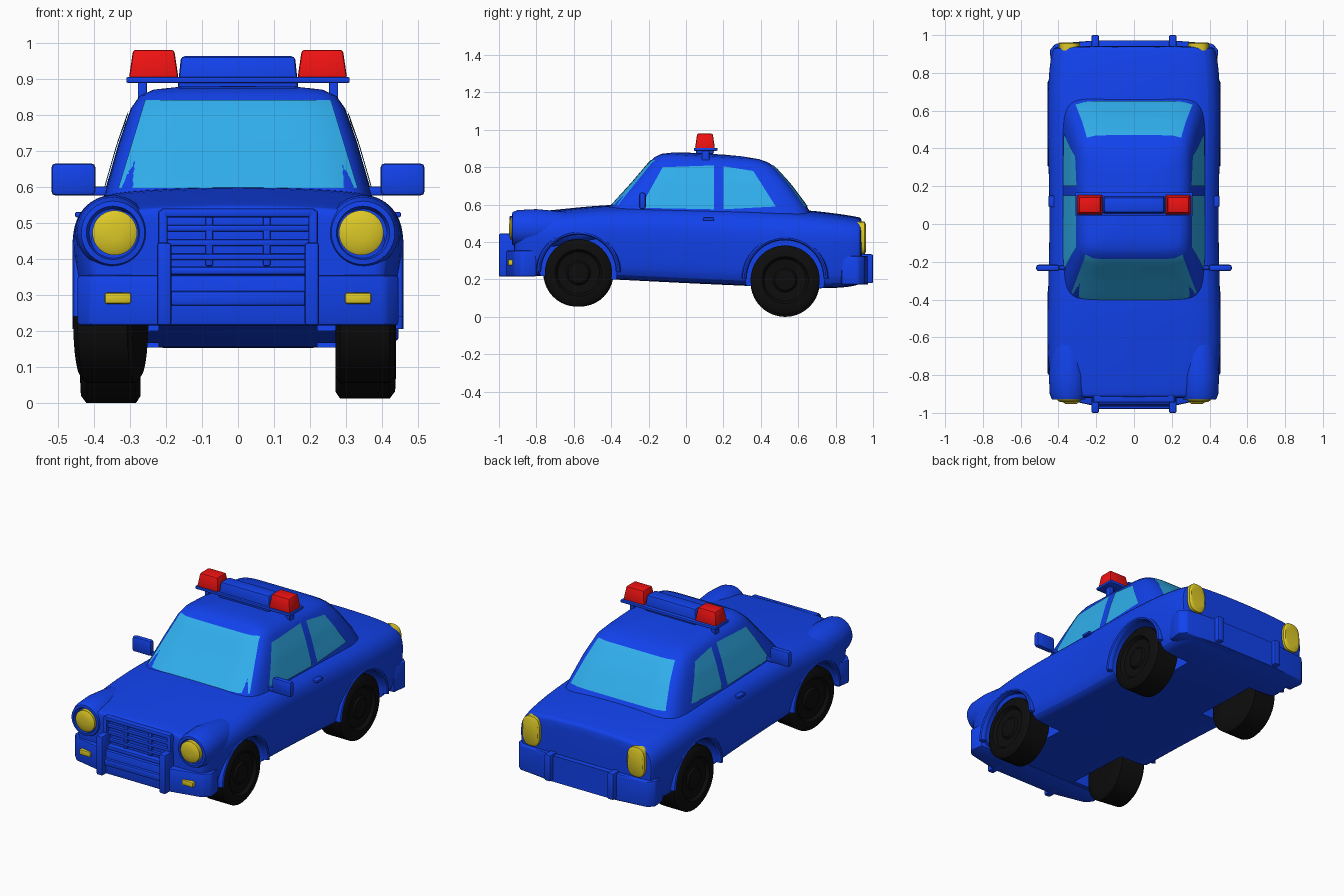
import bpy, bmesh, math
from mathutils import Vector
from mathutils.bvhtree import BVHTree

if "Cube" in bpy.data.objects:
    bpy.data.objects.remove(bpy.data.objects["Cube"])


def material(name, color):
    m = bpy.data.materials.new(name)
    m.diffuse_color = (*color, 1)
    m.use_nodes = True
    m.node_tree.nodes["Principled BSDF"].inputs["Base Color"].default_value = m.diffuse_color
    return m


BLUE = material("blue paint", (0.006, 0.055, 0.85))
GLASS = material("glass", (0.03, 0.43, 0.85))
YELLOW = material("yellow lamp", (0.72, 0.58, 0.02))
RED = material("red lamp", (0.87, 0.006, 0.006))
BLACK = material("black rubber", (0.004, 0.004, 0.004))


def smooth(o, angle=35):
    bpy.ops.object.select_all(action='DESELECT')
    o.select_set(True)
    bpy.context.view_layer.objects.active = o
    bpy.ops.object.shade_smooth_by_angle(angle=math.radians(angle))


def add(name, bm, mat, loc=(0, 0, 0), turn=0):
    bmesh.ops.recalc_face_normals(bm, faces=bm.faces)
    me = bpy.data.meshes.new(name)
    bm.to_mesh(me)
    bm.free()
    o = bpy.data.objects.new(name, me)
    bpy.context.collection.objects.link(o)
    me.materials.append(mat)
    o.location = loc
    o.rotation_euler.z = turn
    smooth(o)
    return o


def loft(name, rings, mat, bevel=0, **kw):
    bm = bmesh.new()
    rows = [[bm.verts.new(p) for p in r] for r in rings]
    n = len(rows[0])
    for a, b in zip(rows, rows[1:]):
        for i in range(n):
            bm.faces.new((a[i], a[(i + 1) % n], b[(i + 1) % n], b[i]))
    bm.faces.new(rows[0])
    bm.faces.new(rows[-1])
    if bevel:
        bmesh.ops.bevel(bm, geom=bm.edges[:], offset=bevel, segments=2,
                        profile=0.5, affect='EDGES', clamp_overlap=True)
    return add(name, bm, mat, **kw)


def box(name, xs, ys, zs, mat=BLUE, bevel=0.008, inset=0):
    # inset narrows the top face
    rings = []
    for z, d in ((zs[0], 0), (zs[1], inset)):
        x0, x1, y0, y1 = min(xs) + d, max(xs) - d, ys[0] + d, ys[1] - d
        rings.append([(x0, y0, z), (x1, y0, z), (x1, y1, z), (x0, y1, z)])
    return loft(name, rings, mat, bevel)


def lathe(name, axis, profile, center, mat, turn=0, n=40):
    rings = []
    for a, r in profile:
        pts = []
        for i in range(n):
            t = math.tau * i / n
            u, v = r * math.cos(t), r * math.sin(t)
            pts.append((a, u, v) if axis == 'X' else (u, a, v))
        rings.append(pts)
    return loft(name, rings, mat, loc=center, turn=turn)


def superellipse(hu, hv, power, n):
    pts = []
    for i in range(n):
        c, s = math.cos(math.tau * i / n), math.sin(math.tau * i / n)
        pts.append((math.copysign(abs(c) ** (2 / power), c) * hu,
                    math.copysign(abs(s) ** (2 / power), s) * hv))
    return pts


# Lower body: one half section swept through stations (y, half width, bottom, top)
half = [(0, 0), (.75, 0), (.94, .02), (.975, .3), (1.005, .62), (.985, .78),
        (.89, .93), (.6, .98), (0, 1)]
section = half + [(-x, z) for x, z in half[-2:0:-1]]
stations = [(-.922, .385, .25, .54), (-.912, .41, .235, .55), (-.85, .448, .22, .56),
            (-.6, .463, .21, .585), (-.38, .457, .20, .607), (0, .446, .18, .60),
            (.35, .455, .165, .592), (.65, .462, .15, .575), (.86, .447, .155, .548),
            (.932, .43, .175, .533), (.943, .415, .185, .53)]
body = loft("body", [[(x * w, y, b + z * (t - b)) for x, z in section]
                     for y, w, b, t in stations], BLUE)
sub = body.modifiers.new("round", 'SUBSURF')
sub.levels = sub.render_levels = 2
cutters = []
WHEELS = [("front", -.575, .24, .205), ("rear", .53, .205, .21)]
for end, y, z, r in WHEELS:
    for s in (-1, 1):
        c = lathe("arch_cutter", 'X', [(s * .22, r), (s * .65, r)], (0, y, z), BLUE)
        c.hide_render = True
        cutters.append(c)
        cut = body.modifiers.new("arch", 'BOOLEAN')
        cut.operation, cut.solver, cut.object = 'DIFFERENCE', 'EXACT', c
        # Flared lip over the wheel
        rings = []
        for i in range(25):
            a = math.pi * i / 24
            rings.append([(s * .437 + .022 * math.cos(q),
                           y + (r + .008 + .014 * math.sin(q)) * math.cos(a),
                           z + (r + .008 + .014 * math.sin(q)) * math.sin(a))
                          for q in [math.tau * k / 10 for k in range(10)]])
        loft(end + "_arch_lip", rings, BLUE)
smooth(body)
for m in list(body.modifiers):
    bpy.ops.object.modifier_apply(modifier=m.name)
smooth(body)
for c in cutters:
    bpy.data.objects.remove(c)

# Cabin: rounded rectangles stacked upward (z, front y, back y, half width, tilt)
rings = []
for z, yf, yb, hw, tilt in [(.50, -.46, .70, .39, 0), (.60, -.395, .64, .366, 0),
                            (.72, -.285, .555, .332, .01), (.82, -.20, .475, .298, .03),
                            (.855, -.165, .44, .275, .05), (.873, -.13, .39, .24, .055),
                            (.883, -.07, .30, .17, .055), (.887, 0, .20, .08, .055)]:
    ring = []
    for x, v in superellipse(hw, (yb - yf) / 2, 8, 64):
        y = (yf + yb) / 2 + v
        ring.append((x, y, z - tilt * (y + .15)))
    rings.append(ring)
cabin = loft("cabin", rings, BLUE)
bm = bmesh.new()
bm.from_mesh(cabin.data)
bmesh.ops.triangulate(bm, faces=bm.faces)
tree = BVHTree.FromBMesh(bm)
bm.free()


def window(name, corners, direction, n=12):
    # grid between four corners, dropped onto the cabin
    a, b, c, d = [Vector(p) for p in corners]
    direction = Vector(direction)
    bm = bmesh.new()
    grid = []
    for i in range(n + 1):
        row = []
        for j in range(n + 1):
            p = a.lerp(b, i / n).lerp(d.lerp(c, i / n), j / n)
            hit = tree.ray_cast(p, direction)[0] or tree.find_nearest(p)[0]
            row.append(bm.verts.new(hit - direction * .005))
        grid.append(row)
    for i in range(n):
        for j in range(n):
            bm.faces.new((grid[i][j], grid[i + 1][j], grid[i + 1][j + 1], grid[i][j + 1]))
    o = add(name, bm, GLASS)
    if o.data.polygons[len(o.data.polygons) // 2].normal.dot(direction) > 0:
        o.data.flip_normals()


window("windshield", [(-.332, -1, .597), (.332, -1, .597), (.258, -1, .84), (-.258, -1, .84)], (0, 1, 0))
window("rear_window", [(-.31, 1, .59), (.31, 1, .59), (.25, 1, .808), (-.25, 1, .808)], (0, -1, 0))
for s in (-1, 1):
    window("front_side_window", [(s, -.245, .583), (s, .15, .575), (s, .15, .81), (s, -.125, .80)], (-s, 0, 0))
    window("rear_side_window", [(s, .2, .575), (s, .48, .59), (s, .36, .78), (s, .2, .805)], (-s, 0, 0))

# Wheels
for end, y, z, r in [("front", -.575, .235, .18), ("rear", .53, .185, .185)]:
    for s in (-1, 1):
        prof = [(-.083, .1), (-.083, r - .02), (-.07, r), (.068, r), (.083, r - .02),
                (.085, .125), (.068, .112), (.066, .065), (.076, .055), (.08, .03)]
        turned = end == "front" and s < 0
        lift = .012 if end == "rear" and s > 0 else 0
        lathe(end + "_wheel", 'X', [(s * a, q) for a, q in prof], (s * .353, y, z + lift),
              BLACK, turn=math.radians(-8) if turned else 0)

# Bumpers
for name, outline, z0, z1 in [
        ("front_bumper", [(.435, -.80), (.447, -.88), (.41, -.92), (.2, -.965)], .215, .355),
        ("rear_bumper", [(.435, .83), (.447, .92), (.415, .955), (.2, .972)], .172, .325)]:
    plan = outline + [(-x, y) for x, y in outline[::-1]]
    loft(name, [[(x, y, z) for x, y in plan] for z in (z0, z1)], BLUE, bevel=.01)
box("front_bumper_strip", (-.19, .19), (-.98, -.95), (.27, .31))

for s in (-1, 1):
    box("front_guard", (s * .185, s * .225), (-1, -.90), (.215, .445))
    box("rear_guard", (s * .185, s * .225), (.92, 1), (.18, .335))
    box("indicator", (s * .297, s * .37), (-.952, -.90), (.275, .306), YELLOW, .006)
    # Headlight in its fender pod
    lathe("fender_pod", 'Y', [(-.905, .066), (-.93, .074), (-.928, .088), (-.90, .099),
                              (-.8, .104), (-.65, .09), (-.45, .05)], (s * .347, 0, .472), BLUE)
    lathe("headlight", 'Y', [(-.90, .062), (-.935, .062), (-.942, .05), (-.946, .02)],
          (s * .342, 0, .472), YELLOW)
    # Tail light
    tail = superellipse(.057, .087, 2.8, 32)
    loft("tail_light", [[(s * .342 + u * k, y, .422 + v * k) for u, v in tail]
                        for y, k in ((.90, 1), (.955, 1), (.962, .85))], YELLOW)
    # Mirror and stem, door handle
    box("mirror", (s * .395, s * .518), (-.25, -.215), (.575, .665), bevel=.013)
    box("mirror_stem", (s * .35, s * .41), (-.24, -.22), (.575, .60), bevel=.005)
    box("door_handle", (s * .42, s * .452), (.09, .15), (.515, .53), bevel=.004)
    # Light bar ends
    box("light_bar_post", (s * .253, s * .278), (.085, .125), (.82, .90), bevel=.004)
    box("red_light", (s * .165, s * .303), (.048, .155), (.90, .98), RED, .008, inset=.012)

# Light bar
box("light_bar_base", (-.31, .31), (.042, .168), (.888, .904), bevel=.004)
box("light_bar_center", (-.168, .168), (.052, .15), (.87, .962), bevel=.01, inset=.01)

# Grille frame and bars
box("grille_top", (-.215, .215), (-.945, -.88), (.515, .54))
box("grille_bottom", (-.215, .215), (-.955, -.88), (.355, .378))
for s in (-1, 1):
    box("grille_side", (s * .195, s * .222), (-.945, -.88), (.36, .535))
    box("grille_divider", (s * .07, s * .09), (-.935, -.90), (.38, .52), bevel=.004)
for z in (.405, .445, .485):
    box("grille_bar", (-.2, .2), (-.938, -.90), (z - .009, z + .009), bevel=.005)
